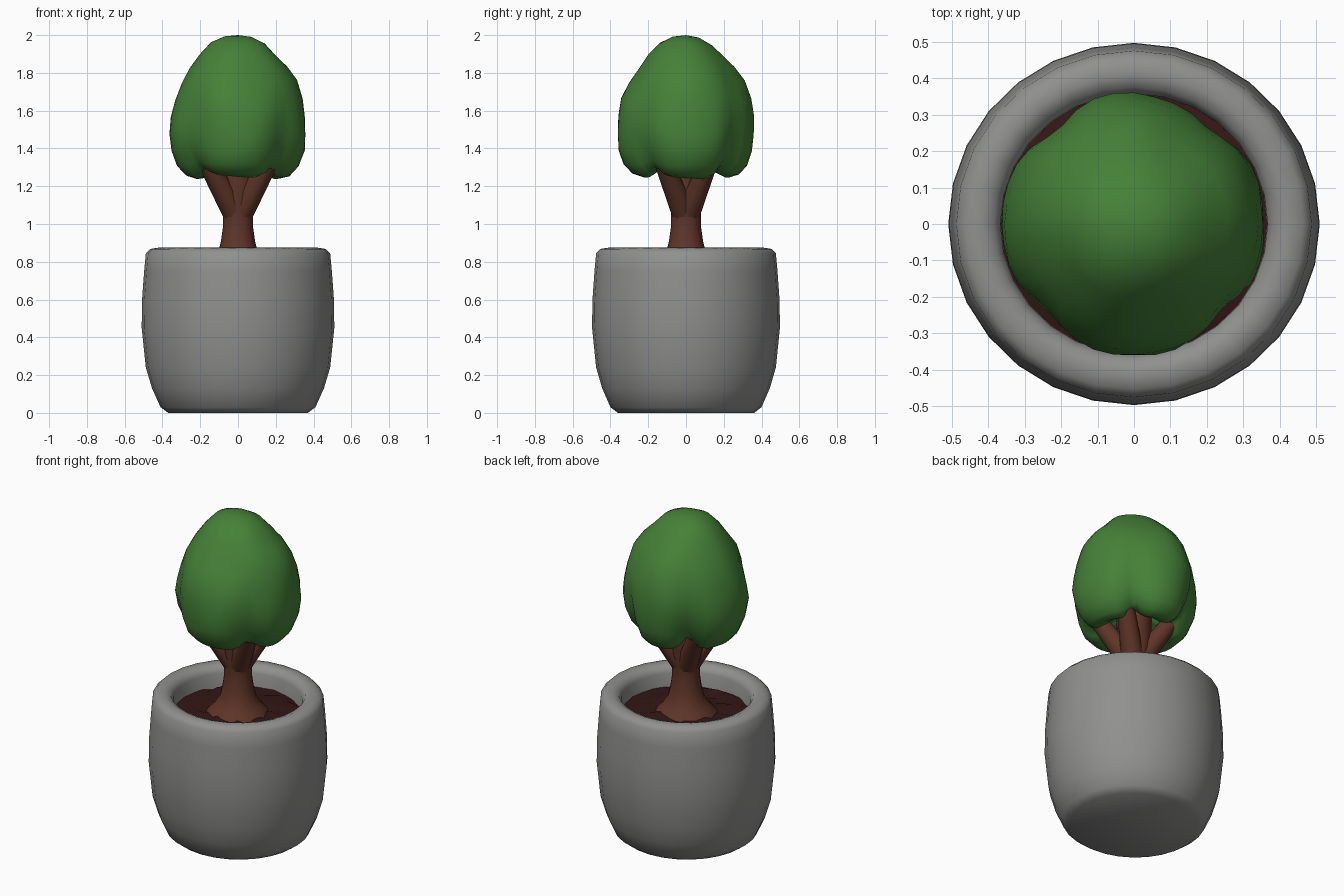
import bpy, bmesh, math
from mathutils import Vector, noise

cube = bpy.data.objects.get("Cube")
if cube:
    bpy.data.objects.remove(cube, do_unlink=True)


def material(name, rgb):
    m = bpy.data.materials.new(name)
    m.use_nodes = True
    m.diffuse_color = (*rgb, 1)
    bsdf = m.node_tree.nodes["Principled BSDF"]
    bsdf.inputs["Base Color"].default_value = (*rgb, 1)
    bsdf.inputs["Roughness"].default_value = 0.9
    return m


STONE = material("grey stone", (0.28, 0.28, 0.275))
LEAF = material("leaf green", (0.06, 0.22, 0.04))
BARK = material("brown bark", (0.115, 0.036, 0.021))
EARTH = material("dark soil", (0.035, 0.008, 0.008))


def finish(bm, name, mat, angle=60):
    bmesh.ops.remove_doubles(bm, verts=bm.verts, dist=0.0005)
    bmesh.ops.recalc_face_normals(bm, faces=bm.faces)
    mesh = bpy.data.meshes.new(name)
    bm.to_mesh(mesh)
    bm.free()
    mesh.materials.append(mat)
    ob = bpy.data.objects.new(name, mesh)
    bpy.context.collection.objects.link(ob)
    bpy.ops.object.select_all(action="DESELECT")
    ob.select_set(True)
    bpy.context.view_layer.objects.active = ob
    bpy.ops.object.shade_smooth_by_angle(angle=math.radians(angle))
    return ob


def lathe(name, profile, sides, mat, shape=None, angle=60):
    """Spin a profile about z; shape(r, z, angle) may alter each point."""
    bm = bmesh.new()
    rings = []
    for r, z in profile:
        ring = []
        for i in range(sides):
            a = math.tau * i / sides
            rr, zz = shape(r, z, a) if shape else (r, z)
            ring.append(bm.verts.new((rr * math.cos(a), rr * math.sin(a), zz)))
        rings.append(ring)
    for low, high in zip(rings, rings[1:]):
        for i in range(sides):
            j = (i + 1) % sides
            bm.faces.new((low[i], low[j], high[j], high[i]))
    return finish(bm, name, mat, angle)


# Pot: bulging wall, rounded rim and hollow inside
pot = lathe("pot", [(0, 0), (0.37, 0), (0.41, 0.03), (0.455, 0.13),
                    (0.488, 0.24), (0.51, 0.45), (0.508, 0.6),
                    (0.497, 0.75), (0.488, 0.845), (0.465, 0.868),
                    (0.42, 0.875), (0.385, 0.862), (0.367, 0.83),
                    (0.365, 0.65), (0, 0.65)], 28, STONE)
pot.scale.y = 0.975


# Soil: lumpy surface inside the pot
def lumpy(r, z, a):
    p = Vector((r * math.cos(a), r * math.sin(a), 0))
    return r, z + 0.025 * noise.noise(p * 14)


soil = lathe("soil", [(0.37, 0.745), (0.32, 0.755), (0.26, 0.76),
                      (0.19, 0.765), (0.1, 0.77), (0, 0.77)],
             32, EARTH, lumpy, 30)
soil.scale.y = 0.97

# Trunk: flared root and forked crown
lathe("trunk", [(0.22, 0.7), (0.18, 0.755), (0.135, 0.8), (0.105, 0.85),
                (0.09, 0.91), (0.08, 0.98), (0.08, 1.06), (0.095, 1.14),
                (0.1, 1.36)], 16, BARK)

# Branches: tapered limbs spreading into the crown
for sx, side in ((-1, "right"), (1, "left")):
    for sy, end in ((-1, "front"), (1, "back")):
        start = Vector((0, 0, 1.03))
        tip = Vector((0.205 * sx, 0.15 * sy, 1.4))
        axis = tip - start
        bm = bmesh.new()
        bmesh.ops.create_cone(bm, cap_ends=True, segments=10, radius1=0.068,
                              radius2=0.045, depth=axis.length)
        bmesh.ops.rotate(bm, verts=bm.verts,
                         matrix=axis.to_track_quat("Z", "Y").to_matrix())
        bmesh.ops.translate(bm, verts=bm.verts, vec=(start + tip) / 2)
        finish(bm, f"branch_{end}_{side}", BARK)

# Foliage: egg-shaped crown with creases that part its lower edge
CREASES = ((52, 0.8), (128, 1.0), (222, 0.55), (318, 0.6))


def leafy(r, z, a):
    crease = 0
    for deg, depth in CREASES:
        d = (a - math.radians(deg) + math.pi) % math.tau - math.pi
        crease += depth * math.exp(-(d / 0.2) ** 2)
    low = min(1, max(0, (1.85 - z) / 0.5))
    hem = min(1, max(0, (1.45 - z) / 0.2))
    p = Vector((r * math.cos(a), r * math.sin(a), z))
    bump = 0.035 * noise.noise(p * 5) * min(1, r / 0.15)
    rr = r * (1 + bump * 1.5 + 0.03 * math.cos(4 * a) * low
              - 0.13 * crease * low)
    return rr, z + 0.07 * crease * hem + bump * 0.5


foliage = lathe("foliage", [(0, 2.0), (0.07, 1.99), (0.14, 1.955),
                            (0.2, 1.895), (0.255, 1.825), (0.3, 1.75),
                            (0.335, 1.66), (0.355, 1.57), (0.358, 1.48),
                            (0.345, 1.39), (0.315, 1.31), (0.27, 1.26),
                            (0.22, 1.245), (0.17, 1.275), (0.12, 1.33),
                            (0, 1.36)], 40, LEAF, leafy, 80)
